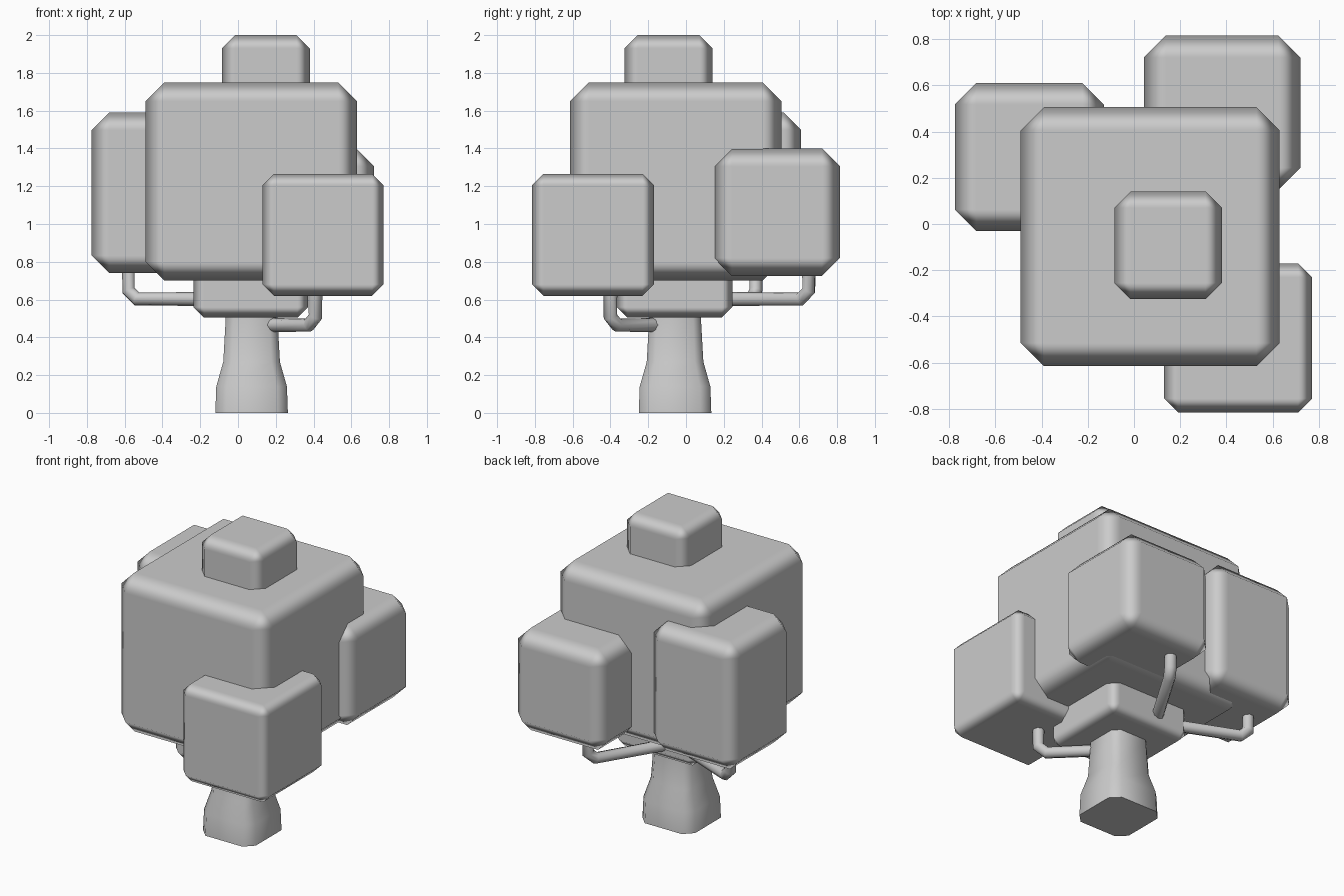
import bpy, bmesh, math
from mathutils import Vector

if "Cube" in bpy.data.objects:
    bpy.data.objects.remove(bpy.data.objects["Cube"])


def finish(obj):
    bpy.ops.object.select_all(action='DESELECT')
    obj.select_set(True)
    bpy.context.view_layer.objects.active = obj
    bpy.ops.object.shade_smooth_by_angle(angle=math.radians(60))


def add_mesh(name, bm):
    me = bpy.data.meshes.new(name)
    bmesh.ops.recalc_face_normals(bm, faces=bm.faces)
    bm.to_mesh(me)
    bm.free()
    obj = bpy.data.objects.new(name, me)
    bpy.context.collection.objects.link(obj)
    finish(obj)
    return obj


def block(name, lo, hi, chamfer):
    """Box between two corners with a soft one-step chamfer."""
    lo, hi = Vector(lo), Vector(hi)
    bm = bmesh.new()
    bmesh.ops.create_cube(bm, size=1)
    for v in bm.verts:
        v.co = (lo + hi) / 2 + v.co * (hi - lo)
    obj = add_mesh(name, bm)
    mod = obj.modifiers.new("chamfer", 'BEVEL')
    mod.width = chamfer
    mod.segments = 1
    mod.harden_normals = True


def branch(name, points, radius=0.037):
    """Eight-sided capped tube along a path."""
    cu = bpy.data.curves.new(name, 'CURVE')
    cu.dimensions = '3D'
    cu.bevel_depth = radius
    cu.bevel_resolution = 2
    cu.use_fill_caps = True
    sp = cu.splines.new('POLY')
    sp.points.add(len(points) - 1)
    for p, co in zip(sp.points, points):
        p.co = (*co, 1)
    obj = bpy.data.objects.new(name, cu)
    bpy.context.collection.objects.link(obj)
    bpy.ops.object.select_all(action='DESELECT')
    obj.select_set(True)
    bpy.context.view_layer.objects.active = obj
    bpy.ops.object.convert(target='MESH')
    finish(bpy.context.view_layer.objects.active)


def elbow(name, start, tip, z, top):
    """Level limb that turns up through a chamfered corner at the tip."""
    s, t = Vector((*start, z)), Vector((*tip, z))
    d = (t - s).normalized()
    up = Vector((0, 0, 1))
    branch(name, [s, t - d * 0.05, t + up * 0.045, Vector((*tip, top))])


# Foliage blocks
block("main_foliage", (-0.49, -0.615, 0.70), (0.63, 0.505, 1.75), 0.10)
block("top_foliage", (-0.085, -0.325, 1.55), (0.38, 0.14, 2.0), 0.07)
block("front_foliage", (0.13, -0.815, 0.62), (0.77, -0.17, 1.265), 0.06)
block("back_foliage", (0.043, 0.148, 0.725), (0.72, 0.815, 1.40), 0.095)
block("left_foliage", (-0.775, -0.03, 0.74), (-0.13, 0.61, 1.59), 0.093)
block("under_foliage", (-0.235, -0.365, 0.505), (0.37, 0.245, 0.95), 0.055)

# Trunk: chamfered square rings
bm = bmesh.new()
rings = []
for z, h in ((0, 0.192), (0.14, 0.187), (0.27, 0.15), (0.50, 0.137), (0.65, 0.135)):
    c = h * 0.7
    outline = [(h, -c), (h, c), (c, h), (-c, h), (-h, c), (-h, -c), (-c, -h), (c, -h)]
    rings.append([bm.verts.new((0.072 + x, -0.058 + y, z)) for x, y in outline])
for a, b in zip(rings, rings[1:]):
    for i in range(8):
        j = (i + 1) % 8
        bm.faces.new((a[i], a[j], b[j], b[i]))
bm.faces.new(rings[0])
bm.faces.new(rings[-1])
add_mesh("trunk", bm)

# Branches carrying the side foliage
elbow("front_branch", (0.17, -0.16), (0.41, -0.40), 0.465, 0.75)
elbow("left_branch", (-0.10, 0.17), (-0.58, 0.37), 0.603, 0.85)
elbow("back_branch", (-0.03, 0.17), (0.26, 0.65), 0.603, 0.85)
